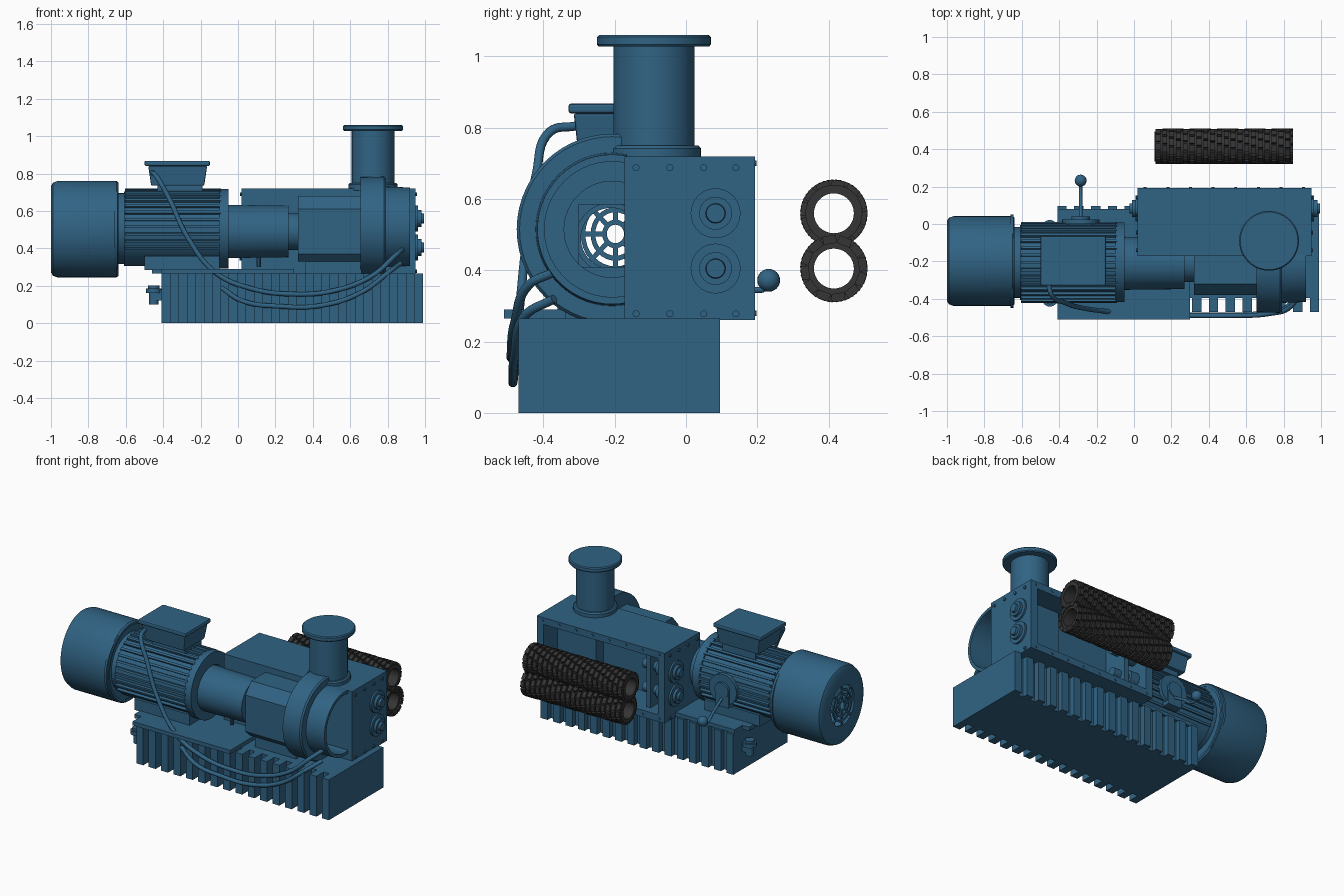
import bpy, bmesh, math
from mathutils import Vector, Matrix

cube = bpy.data.objects.get("Cube")
if cube:
    bpy.data.objects.remove(cube, do_unlink=True)


def material(name, color):
    m = bpy.data.materials.new(name)
    m.use_nodes = True
    m.diffuse_color = color
    m.node_tree.nodes["Principled BSDF"].inputs["Base Color"].default_value = color
    return m


BLUE = material("machine blue", (0.03, 0.125, 0.23, 1))
DARK = material("rotor dark grey", (0.035, 0.035, 0.035, 1))


def finish(name, bm, mat=BLUE, smooth=False):
    bmesh.ops.recalc_face_normals(bm, faces=bm.faces)
    me = bpy.data.meshes.new(name)
    bm.to_mesh(me)
    bm.free()
    ob = bpy.data.objects.new(name, me)
    bpy.context.collection.objects.link(ob)
    me.materials.append(mat)
    if smooth:
        bpy.ops.object.select_all(action='DESELECT')
        ob.select_set(True)
        bpy.context.view_layer.objects.active = ob
        bpy.ops.object.shade_smooth_by_angle(angle=math.radians(35))
    return ob


def add_box(bm, x, y, z, taper=1.0):
    # Each axis is a (low, high) pair; taper scales the bottom
    mid = [(a + b) / 2 for a, b in (x, y, z)]
    size = [b - a for a, b in (x, y, z)]
    verts = bmesh.ops.create_cube(bm, size=1)["verts"]
    for v in verts:
        k = taper if v.co.z < 0 else 1
        v.co = Vector((v.co.x * size[0] * k, v.co.y * size[1] * k, v.co.z * size[2])) + Vector(mid)
    return verts


def box(name, x, y, z, taper=1.0, bevel=0.0):
    bm = bmesh.new()
    add_box(bm, x, y, z, taper)
    if bevel:
        bmesh.ops.bevel(bm, geom=bm.edges[:], offset=bevel, segments=2, affect='EDGES', profile=0.5)
    return finish(name, bm)


def add_lathe(bm, pts, center, axis='x', seg=48, closed=False):
    # Revolve (distance, radius) points about a line along the axis
    rings = []
    for t, r in pts:
        ring = []
        for i in range(seg):
            a = math.tau * i / seg
            c, s = r * math.cos(a), r * math.sin(a)
            p = {'x': (t, c, s), 'y': (c, t, s), 'z': (c, s, t)}[axis]
            ring.append(bm.verts.new(Vector(p) + Vector(center)))
        rings.append(ring)
    pairs = list(zip(rings, rings[1:])) + ([(rings[-1], rings[0])] if closed else [])
    for p, q in pairs:
        for i in range(seg):
            j = (i + 1) % seg
            bm.faces.new((p[i], p[j], q[j], q[i]))
    if not closed:
        bm.faces.new(rings[0])
        bm.faces.new(rings[-1])


def lathe(name, pts, center, axis='x', seg=48, closed=False, mat=BLUE):
    bm = bmesh.new()
    add_lathe(bm, pts, center, axis, seg, closed)
    return finish(name, bm, mat, True)


def hose(name, pts, r):
    cu = bpy.data.curves.new(name, 'CURVE')
    cu.dimensions = '3D'
    cu.bevel_depth, cu.bevel_resolution, cu.resolution_u = r, 3, 8
    cu.use_fill_caps = True
    sp = cu.splines.new('BEZIER')
    sp.bezier_points.add(len(pts) - 1)
    for b, p in zip(sp.bezier_points, pts):
        b.co = p
        b.handle_left_type = b.handle_right_type = 'AUTO'
    cu.materials.append(BLUE)
    ob = bpy.data.objects.new(name, cu)
    bpy.context.collection.objects.link(ob)


# Ribbed base
bm = bmesh.new()
add_box(bm, (-0.41, 0.99), (-0.395, 0.06), (0, 0.265))
count = 16
for i in range(count):
    x = -0.41 + i * (1.4 - 0.05) / (count - 1)
    add_box(bm, (x, x + 0.05), (-0.47, 0.095), (0, 0.265))
finish("ribbed_base", bm)
box("motor_plate", (-0.41, 0.3), (-0.51, 0.08), (0.265, 0.29))
box("plate_tab", (-0.46, -0.4), (-0.42, 0.0), (0.265, 0.29))
box("motor_foot", (-0.5, -0.1), (-0.36, -0.05), (0.285, 0.36))
for y in (-0.4, -0.02):
    lathe("drain_plug", [(0.1, 0.025), (0.16, 0.025), (0.16, 0.042), (0.185, 0.042), (0.185, 0.03), (0.2, 0.03)],
          (-0.45, y, 0), 'z', 16)
    box("plug_bracket", (-0.46, -0.4), (y - 0.025, y + 0.025), (0.12, 0.18))

# Motor
MY, MZ = -0.205, 0.505
lathe("motor_body", [(-0.65, 0.19), (-0.61, 0.19), (-0.61, 0.2), (-0.1, 0.2), (-0.1, 0.213), (-0.05, 0.213),
                     (-0.05, 0.13), (-0.65, 0.13)], (0, MY, MZ), closed=True)
bm = bmesh.new()
for i in range(23):
    a = math.radians(-30 + i * 240 / 22)
    vs = add_box(bm, (-0.605, -0.09), (0.18, 0.216), (-0.007, 0.007))
    bmesh.ops.rotate(bm, verts=vs, matrix=Matrix.Rotation(a, 3, 'X'))
    bmesh.ops.translate(bm, verts=vs, vec=(0, MY, MZ))
finish("cooling_fins", bm)

# Fan cover and its grille
cover = lathe("fan_cover", [(-0.64, 0.25), (-0.65, 0.258), (-0.965, 0.258), (-0.99, 0.248), (-1, 0.23),
                            (-1, 0.13), (-0.985, 0.13), (-0.97, 0.235), (-0.64, 0.235)], (0, 0, 0), closed=True)
lathe("cover_back", [(-0.66, 0.25), (-0.645, 0.25), (-0.645, 0.13), (-0.66, 0.13)], (0, -0.198, 0.502), closed=True)
bm = bmesh.new()
for r in (0.04, 0.075, 0.105):
    add_lathe(bm, [(-1, r), (-0.99, r), (-0.99, r - 0.014), (-1, r - 0.014)], (0, 0, 0), seg=32, closed=True)
for i in range(8):
    vs = add_box(bm, (-0.998, -0.988), (0.03, 0.135), (-0.007, 0.007))
    bmesh.ops.rotate(bm, verts=vs, matrix=Matrix.Rotation(math.tau * i / 8, 3, 'X'))
grille = finish("fan_grille", bm)
for ob in (cover, grille):
    ob.scale.y = 0.93
    ob.location = (0, -0.198, 0.502)

# Junction box
box("junction_neck", (-0.43, -0.19), (-0.28, -0.11), (0.67, 0.75))
box("junction_box", (-0.48, -0.165), (-0.315, -0.075), (0.735, 0.84), taper=0.9, bevel=0.006)
box("junction_lid", (-0.5, -0.15), (-0.33, -0.065), (0.84, 0.868), bevel=0.008)

# Side lever
lathe("lever_disc", [(0.0, 0.1), (0.025, 0.1), (0.025, 0.05), (0.04, 0.05)], (-0.285, 0, 0.5), 'y', 24)
box("lever_bracket", (-0.335, -0.235), (-0.02, 0.035), (0.39, 0.5), bevel=0.005)
hose("lever_rod", [(-0.285, 0.03, 0.45), (-0.285, 0.11, 0.4), (-0.285, 0.21, 0.345), (-0.285, 0.235, 0.37)], 0.009)
bm = bmesh.new()
bmesh.ops.create_uvsphere(bm, u_segments=20, v_segments=12, radius=0.032,
                          matrix=Matrix.Translation((-0.285, 0.232, 0.372)))
finish("lever_knob", bm, smooth=True)

# Coupling between motor and pump
lathe("coupling", [(-0.06, 0.142), (0.27, 0.138), (0.27, 0.1), (0.34, 0.1), (0.34, 0.085), (-0.06, 0.085)],
      (0, -0.21, 0.49), closed=True)
lathe("coupling_bolt", [(0.3, 0.012), (0.37, 0.012)], (0.11, -0.22, 0), 'z', 10)

# Gear block: chamfered profile with a square passage
bm = bmesh.new()
outline = [(-0.15, 0.33), (-0.34, 0.33), (-0.38, 0.37), (-0.38, 0.61), (-0.32, 0.68), (-0.15, 0.68)]
face = bm.faces.new([bm.verts.new((0.32, y, z)) for y, z in outline])
ext = bmesh.ops.extrude_face_region(bm, geom=[face])
bmesh.ops.translate(bm, verts=[g for g in ext["geom"] if isinstance(g, bmesh.types.BMVert)], vec=(0.345, 0, 0))
block = finish("gear_block", bm)
cutter = box("passage_cutter", (0.2, 0.8), (-0.3, -0.165), (0.41, 0.585))
cutter.hide_render = True
mod = block.modifiers.new("passage", 'BOOLEAN')
mod.operation, mod.object, mod.solver = 'DIFFERENCE', cutter, 'EXACT'
bpy.context.view_layer.objects.active = block
bpy.ops.object.modifier_apply(modifier="passage")
bpy.data.objects.remove(cutter, do_unlink=True)
box("block_support", (0.36, 0.66), (-0.34, -0.15), (0.26, 0.335))

# Round housing, trimmed where it meets the pump case
bm = bmesh.new()
add_lathe(bm, [(0.655, 0.265), (0.78, 0.268), (0.79, 0.26), (0.79, 0.215), (0.92, 0.21), (0.92, 0.19),
               (0.69, 0.19), (0.69, 0.135), (0.655, 0.135)], (0, -0.207, 0.515), seg=56, closed=True)
bmesh.ops.bisect_plane(bm, geom=bm.verts[:] + bm.edges[:] + bm.faces[:], plane_co=(0, -0.165, 0),
                       plane_no=(0, 1, 0), clear_outer=True)
finish("round_housing", bm, smooth=True)

# Pump case, open at the back
X0, X1, Y0, Y1, Z0, Z1 = 0.02, 0.95, -0.172, 0.193, 0.26, 0.72
bm = bmesh.new()
for x in (X0, X1 - 0.05):
    add_box(bm, (x, x + 0.05), (Y0, Y1), (Z0, Z1))
for z in (Z0, Z1 - 0.045):
    add_box(bm, (X0 + 0.05, X1 - 0.05), (Y0, Y1), (z, z + 0.045))
add_box(bm, (X0 + 0.05, X1 - 0.05), (Y0, -0.03), (Z0 + 0.045, Z1 - 0.045))
add_box(bm, (0.62, 0.9), (-0.04, 0.05), (0.4, 0.675))
add_box(bm, (0.16, 0.19), (-0.04, 0.14), (0.3, 0.68))
finish("pump_case", bm)
for z in (0.56, 0.405):
    lathe("rotor_stub", [(0.06, 0.05), (0.13, 0.05), (0.13, 0.03), (0.24, 0.03)], (0, 0.083, z), seg=24)

# End covers and bolts on both ends
for end, s in ((X0, -1), (X1, 1)):
    for z in (0.56, 0.405):
        steps = [(0, 0.07), (0.012, 0.07), (0.012, 0.046), (0.03, 0.046), (0.03, 0.028), (0.045, 0.026)]
        lathe("end_cover", [(end + s * t, r) for t, r in steps], (0, 0.083, z), seg=32)
    for z in (0.688, 0.278):
        for y in (-0.14, -0.045, 0.05, 0.14):
            lathe("end_bolt", [(end, 0.01), (end + s * 0.008, 0.01)], (0, y, z), seg=10)
for i in range(8):
    for z in (0.7, 0.28):
        lathe("back_bolt", [(Y1, 0.008), (Y1 + 0.005, 0.008)], (0.06 + i * 0.121, 0, z), 'y', 10)

# Inlet pipe
lathe("inlet_pipe", [(0.71, 0.132), (0.742, 0.132), (0.75, 0.124), (0.75, 0.114), (1.028, 0.114), (1.028, 0.155),
                     (1.034, 0.16), (1.054, 0.16), (1.06, 0.154)], (0.722, -0.09, 0), 'z')

# Hoses
hose("cable", [(-0.46, -0.31, 0.805), (-0.44, -0.38, 0.79), (-0.37, -0.42, 0.67), (-0.27, -0.45, 0.46),
               (-0.12, -0.47, 0.27), (0.07, -0.485, 0.185), (0.3, -0.49, 0.155), (0.52, -0.49, 0.175),
               (0.72, -0.48, 0.255), (0.84, -0.44, 0.36), (0.88, -0.37, 0.395)], 0.013)
hose("lower_hose", [(-0.09, -0.46, 0.19), (0.02, -0.48, 0.12), (0.22, -0.485, 0.09), (0.45, -0.485, 0.095),
                    (0.66, -0.48, 0.165), (0.81, -0.45, 0.275), (0.87, -0.37, 0.32)], 0.013)

# Loose pair of hollow lobed rotors
for name, z, start, turn in (("upper_rotor", 0.56, 0.11, 1), ("lower_rotor", 0.405, 0.125, -1)):
    bm = bmesh.new()
    add_lathe(bm, [(start, 0.08), (0.84, 0.08), (0.84, 0.056), (start, 0.056)], (0, 0, 0), seg=36, closed=True)
    for d in range(20):
        x = start + 0.005 + d * 0.0365
        for k in range(12):
            vs = add_box(bm, (x, x + 0.026), (0.07, 0.093), (-0.019, 0.019))
            a = math.tau * k / 12 + turn * d * 0.13
            bmesh.ops.rotate(bm, verts=vs, matrix=Matrix.Rotation(a, 3, 'X'))
    ob = finish(name, bm, DARK)
    ob.location = (0, 0.415, z)
